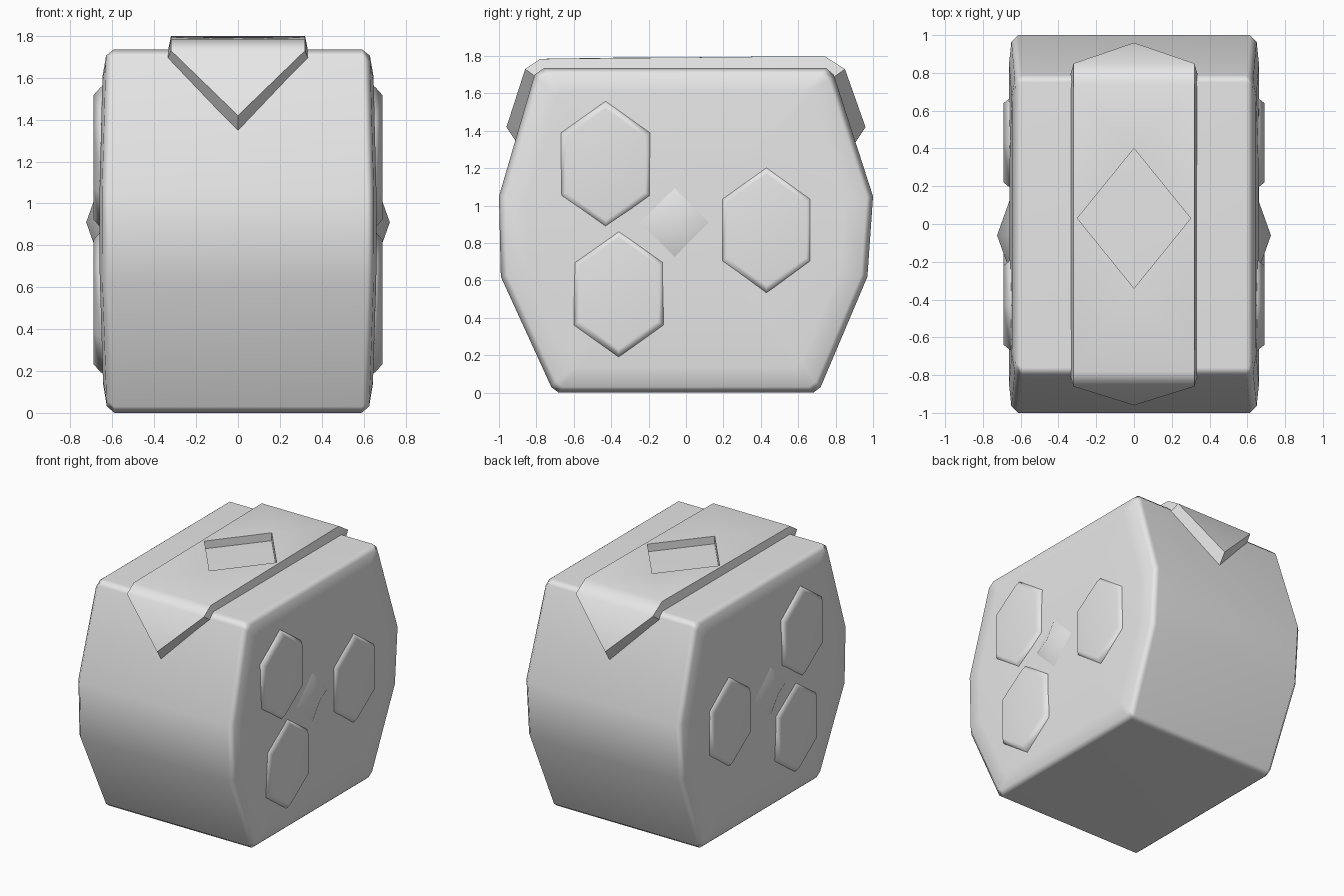
import bpy, bmesh, math

cube = bpy.data.objects.get("Cube")
if cube:
    bpy.data.objects.remove(cube, do_unlink=True)

grey = bpy.data.materials.new("plain_grey")
grey.use_nodes = True
grey.diffuse_color = (0.8, 0.8, 0.8, 1)
grey.node_tree.nodes["Principled BSDF"].inputs["Base Color"].default_value = (0.8, 0.8, 0.8, 1)


def make(name, verts, faces, angle, weighted=False):
    """Mesh object from points and faces, smooth shaded below the given angle."""
    bm = bmesh.new()
    vs = [bm.verts.new(v) for v in verts]
    for f in faces:
        bm.faces.new([vs[i] for i in f])
    bmesh.ops.recalc_face_normals(bm, faces=bm.faces)
    mesh = bpy.data.meshes.new(name)
    bm.to_mesh(mesh)
    bm.free()
    mesh.materials.append(grey)
    ob = bpy.data.objects.new(name, mesh)
    bpy.context.collection.objects.link(ob)
    bpy.ops.object.select_all(action='DESELECT')
    ob.select_set(True)
    bpy.context.view_layer.objects.active = ob
    bpy.ops.object.shade_smooth_by_angle(angle=math.radians(angle))
    if weighted:
        mod = ob.modifiers.new("even_shading", 'WEIGHTED_NORMAL')
        mod.keep_sharp = True
    return ob


def loft(rings, cap_start=True):
    """Points and faces of a closed loft through equal rings."""
    n = len(rings[0])
    verts = [p for r in rings for p in r]
    faces = [(k * n + i, k * n + (i + 1) % n, (k + 1) * n + (i + 1) % n, (k + 1) * n + i)
             for k in range(len(rings) - 1) for i in range(n)]
    faces += [tuple(range(n)), tuple(range(len(verts) - n, len(verts)))]
    return verts, faces


# Body: faceted barrel profile with softened, slightly bulging sides
profile = [(-0.68, 0), (0.68, 0), (0.72, 0.03), (0.97, 0.62), (1.0, 1.05),
           (0.79, 1.70), (0.75, 1.735), (-0.76, 1.735), (-0.81, 1.70),
           (-1.0, 1.05), (-0.99, 0.62), (-0.72, 0.03)]
sections = [(0.615, 1), (0.65, 0.965), (0.662, 0.85), (0.662, 0.4)]


def body_ring(side, x, s):
    ring = []
    for y, z in profile:
        y, z = y * s, 0.9 + (z - 0.9) * s
        drop = 0.025 * ((z - 0.9) / 0.9) ** 2
        ring.append((side * (x - drop), y, z))
    return ring


rings = [body_ring(-1, x, s) for x, s in reversed(sections)]
rings += [body_ring(1, x, s) for x, s in sections]
make("body", *loft(rings), 50, True)

# Side details: three raised hexagonal pads around a small pyramid
pads = {"upper_front_pad": (-0.43, 1.22), "lower_front_pad": (-0.36, 0.53),
        "back_pad": (0.43, 0.87)}
for side, label in ((1, "left"), (-1, "right")):
    for name, (cy, cz) in pads.items():
        rings = [[(side * x, cy + 0.27 * s * math.sin(math.tau * i / 6),
                   cz + 0.33 * s * math.cos(math.tau * i / 6)) for i in range(6)]
                 for x, s in ((0.62, 1.05), (0.655, 1.02), (0.69, 0.9))]
        make(label + "_" + name, *loft(rings), 60, True)
    base = [(side * 0.65, -0.06 + 0.21 * math.sin(math.tau * i / 4),
             0.91 + 0.21 * math.cos(math.tau * i / 4)) for i in range(4)]
    make(label + "_center_stud", base + [(side * 0.725, -0.06, 0.91)],
         [(0, 1, 2, 3)] + [(i, (i + 1) % 4, 4) for i in range(4)], 60)

# Top strap: plate with a diamond opening and a pointed flap at each end
outer = [(0, -0.96, 1.42), (0.32, -0.86, 1.73), (0.32, -0.78, 1.785),
         (0.32, 0.74, 1.80), (0.32, 0.85, 1.73), (0, 0.96, 1.42)]
inner = [(0, -0.90, 1.33), (0.34, -0.79, 1.68), (0.34, -0.73, 1.70),
         (0.34, 0.70, 1.70), (0.34, 0.78, 1.68), (0, 0.90, 1.33)]
diamond = [(0, -0.34), (0.30, 0.03), (0, 0.40), (-0.30, 0.03)]


def strap_layer(half, z):
    mirrored = [(-x, y, h) for x, y, h in reversed(half[1:5])]
    return half + mirrored + [(x, y, z + (0.004 * y if z > 1.75 else 0)) for x, y in diamond]


verts = strap_layer(outer, 1.793) + strap_layer(inner, 1.70)
plate = [(0, 1, 9), (1, 2, 8, 9), (4, 5, 6), (3, 4, 6, 7),
         (8, 2, 10), (2, 11, 10), (2, 3, 11), (3, 12, 11),
         (3, 7, 12), (7, 13, 12), (7, 8, 13), (8, 10, 13)]
faces = plate + [tuple(i + 14 for i in f) for f in plate]
for start, n in ((0, 10), (10, 4)):
    for i in range(n):
        a, b = start + i, start + (i + 1) % n
        faces.append((a, b, b + 14, a + 14))
make("top_strap", verts, faces, 50, True)
